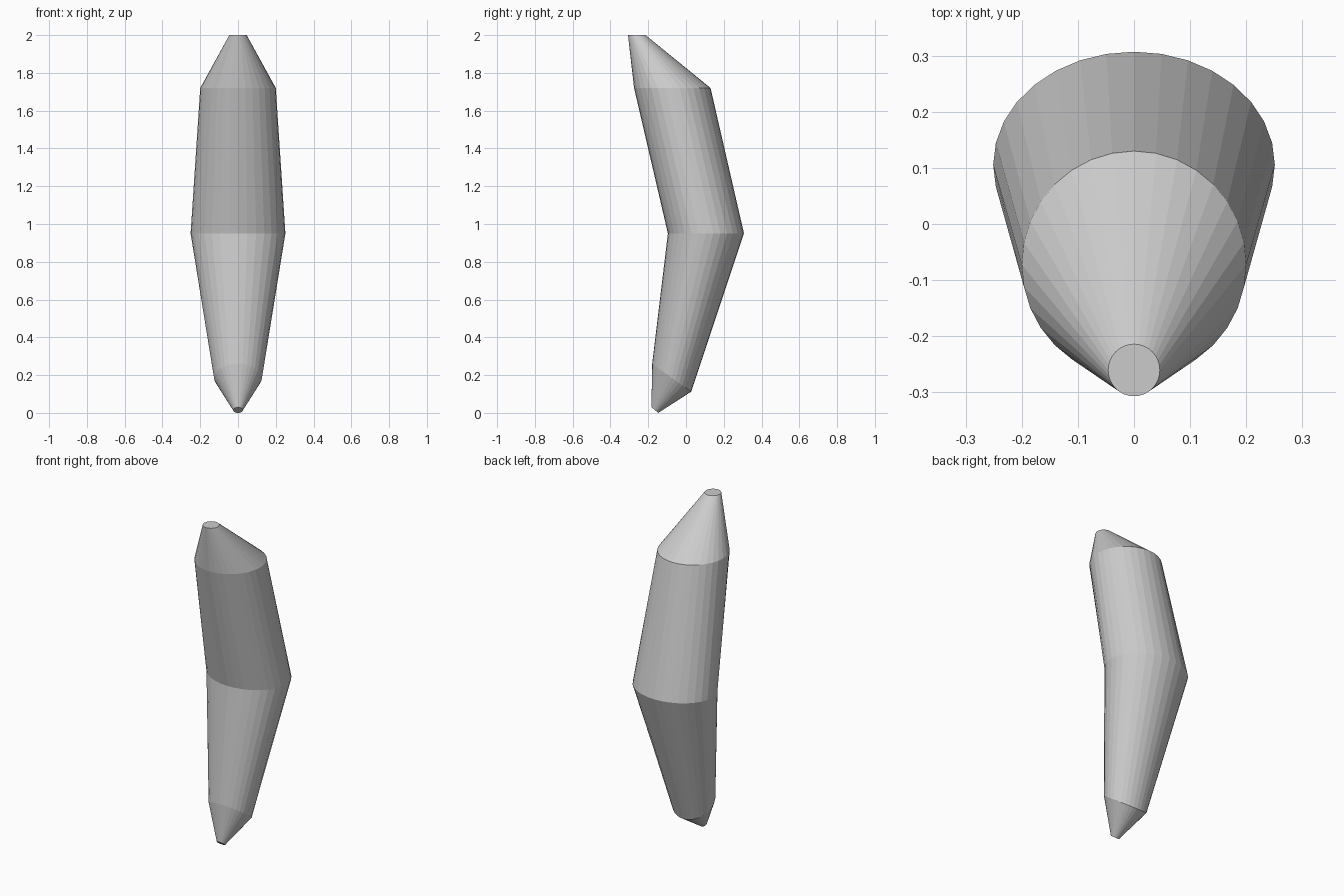
import bpy, bmesh, math

if "Cube" in bpy.data.objects:
    bpy.data.objects.remove(bpy.data.objects["Cube"])

SIDES = 32

# Cross-sections, bottom to top: (front y, front z, back y, back z, half width)
RINGS = [
    (-0.183, 0.03, -0.147, 0.0, 0.025),
    (-0.179, 0.26, 0.027, 0.112, 0.127),
    (-0.096, 0.95, 0.307, 0.95, 0.251),
    (-0.275, 1.72, 0.13, 1.72, 0.2),
    (-0.307, 2.0, -0.214, 2.0, 0.046),
]


def add_ring(bm, y0, z0, y1, z1, half_width):
    """Ellipse spanning the two profile points, possibly tilted."""
    verts = []
    for i in range(SIDES):
        a = math.tau * i / SIDES
        t = (1 + math.sin(a)) / 2
        verts.append(bm.verts.new((half_width * math.cos(a),
                                   y0 + (y1 - y0) * t,
                                   z0 + (z1 - z0) * t)))
    return verts


# Curved fruit body: lofted rings with capped ends
bm = bmesh.new()
rings = [add_ring(bm, *r) for r in RINGS]
for low, high in zip(rings, rings[1:]):
    for i in range(SIDES):
        j = (i + 1) % SIDES
        bm.faces.new((low[i], low[j], high[j], high[i]))
bm.faces.new(rings[0][::-1])
bm.faces.new(rings[-1])
bmesh.ops.recalc_face_normals(bm, faces=bm.faces)

mesh = bpy.data.meshes.new("banana")
bm.to_mesh(mesh)
bm.free()
bpy.context.collection.objects.link(bpy.data.objects.new("banana", mesh))
